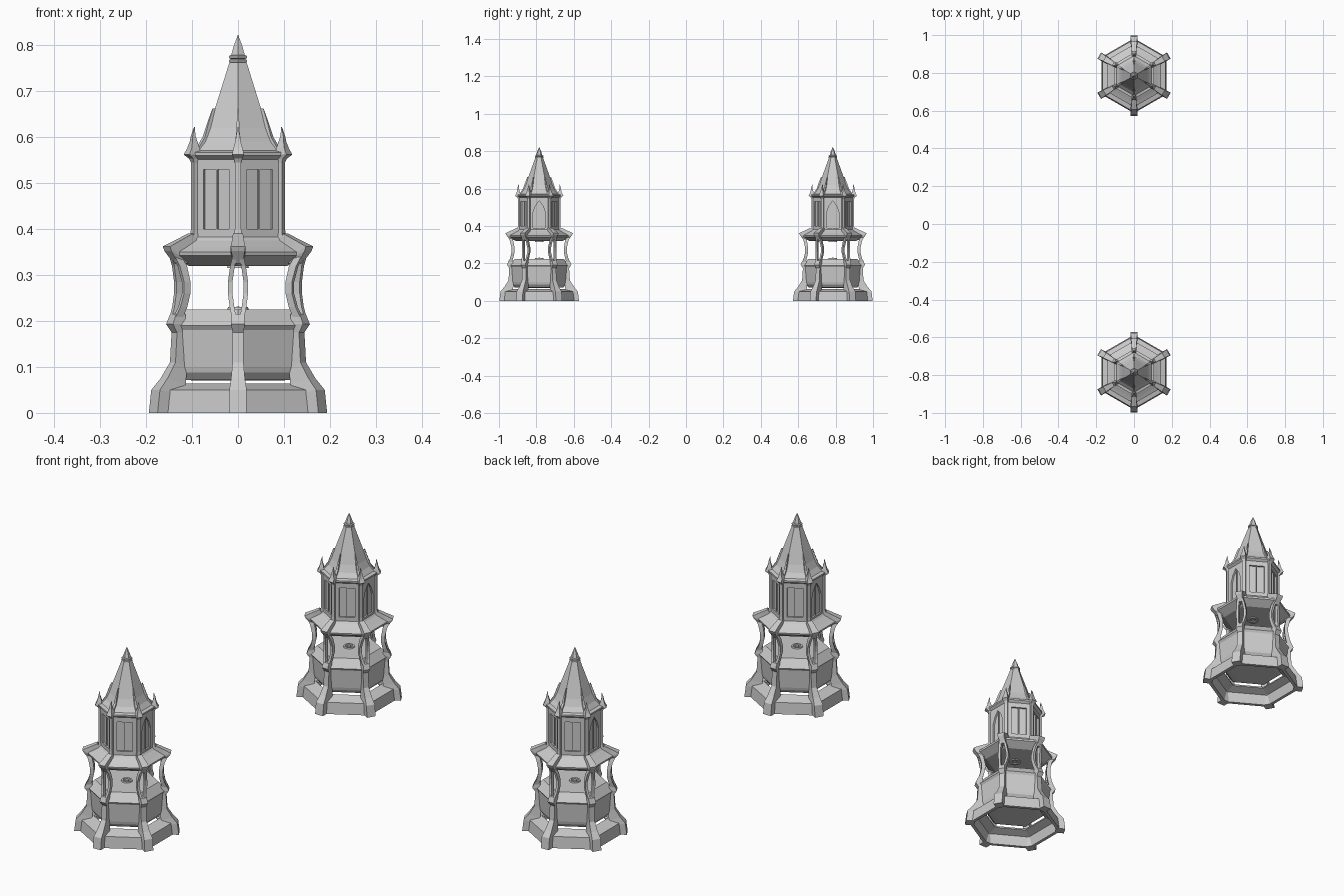
import bpy, bmesh
from math import cos, sin, pi, radians
from mathutils import Vector, Matrix

TOWER_Y = 0.785


def place(name, bm):
    """Make one mesh and set it in both towers."""
    bmesh.ops.recalc_face_normals(bm, faces=bm.faces)
    mesh = bpy.data.meshes.new(name)
    bm.to_mesh(mesh)
    bm.free()
    for side, y in (("front", -TOWER_Y), ("back", TOWER_Y)):
        ob = bpy.data.objects.new(f"{side}_{name}", mesh)
        ob.location.y = y
        bpy.context.collection.objects.link(ob)


def lathe(name, profile, closed=False, sides=6, start=30):
    """Spin an (r, z) profile into a faceted ring or solid."""
    bm = bmesh.new()
    rings = [[bm.verts.new((r * cos(radians(start) + 2 * pi * k / sides),
                            r * sin(radians(start) + 2 * pi * k / sides), z))
              for k in range(sides)] for r, z in profile]
    pairs = list(zip(rings, rings[1:] + rings[:1]))
    for a, b in pairs if closed else pairs[:-1]:
        for k in range(sides):
            j = (k + 1) % sides
            bm.faces.new((a[k], a[j], b[j], b[k]))
    if not closed:
        bm.faces.new(rings[0])
        bm.faces.new(rings[-1])
    place(name, bm)


def loft(bm, sections, angle):
    """Rectangular bar through (r_out, r_in, z_out, z_in, half_width, offset)."""
    rot = Matrix.Rotation(angle, 4, 'Z')
    rings = []
    for ro, ri, zo, zi, w, t in sections:
        pts = ((ro, t - w, zo), (ro, t + w, zo), (ri, t + w, zi), (ri, t - w, zi))
        rings.append([bm.verts.new(rot @ Vector(p)) for p in pts])
    for a, b in zip(rings, rings[1:]):
        for k in range(4):
            j = (k + 1) % 4
            bm.faces.new((a[k], a[j], b[j], b[k]))
    bm.faces.new(rings[0])
    bm.faces.new(rings[-1])


def corner_bars(name, *bars):
    """Repeat lofted bars on all six corners."""
    bm = bmesh.new()
    for k in range(6):
        for bar in bars:
            loft(bm, bar, radians(30 + 60 * k))
    place(name, bm)


# hollow plinth with a sloping top
lathe("plinth", [(.198, 0), (.192, .05), (.135, .064), (.13, .055),
                 (.172, .043), (.182, 0)], closed=True)

# closed basin and its sloping lid
lathe("basin", [(.105, .07), (.13, .072), (.145, .088), (.148, .10), (.154, .18),
                (.161, .19), (.13, .225)])

# canopy with a curved skirt
lathe("canopy", [(.105, .388), (.118, .375), (.145, .36), (.166, .35), (.164, .342),
                 (.124, .32)])

# ring ornaments on the lid and under the canopy
for nm, z in (("lid_ring", .225), ("canopy_ring", .318)):
    lathe(nm, [(.024, z - .003), (.022, z + .005), (.015, z + .005), (.013, z - .003)],
          closed=True, sides=16)
lathe("lid_knob", [(.008, .223), (.007, .229), (.003, .231)], sides=12)

# lower corner ribs
corner_bars("lower_ribs", [
    (.213, .175, 0, 0, .019, 0), (.207, .17, .05, .042, .019, 0),
    (.186, .14, .075, .062, .015, 0), (.164, .135, .11, .10, .012, 0),
    (.16, .135, .175, .175, .012, 0), (.172, .14, .193, .193, .015, 0),
    (.163, .14, .215, .215, .013, 0)])

# slender columns split in two strands
strand = [(.168, .148, .20, .20, .005, .007), (.155, .138, .23, .23, .005, .013),
          (.148, .132, .26, .26, .005, .017), (.148, .132, .285, .285, .005, .017),
          (.156, .138, .32, .32, .005, .012), (.168, .148, .345, .34, .005, .006)]
corner_bars("split_columns", strand, [s[:5] + (-s[5],) for s in strand])

# canopy corner ribs
corner_bars("canopy_ribs", [
    (.156, .13, .325, .325, .009, 0), (.176, .15, .352, .34, .015, 0),
    (.18, .15, .362, .345, .016, 0), (.15, .135, .376, .35, .013, 0),
    (.12, .10, .39, .365, .011, 0)])

# lantern room: core, then panelled walls
lathe("room_core", [(.101, .375), (.101, .56)])
APO, DEPTH = .0955, .008
outer = [(-.055, .38), (-.055, .49), (-.055, .56), (0, .56),
         (.055, .56), (.055, .49), (.055, .38)]
square = [(-.032, .40), (-.032, .47), (-.032, .53), (0, .53),
          (.032, .53), (.032, .47), (.032, .40)]
arch = [(-.032, .39), (-.032, .475), (-.02, .508), (0, .535),
        (.02, .508), (.032, .475), (.032, .39)]
bm = bmesh.new()
for k in range(6):
    rot = Matrix.Rotation(k * pi / 3, 4, 'Z')
    hole = arch if k % 3 == 0 else square
    rings = [[bm.verts.new(rot @ Vector((d, y, z))) for y, z in line]
             for d, line in ((APO, outer), (APO, hole), (APO - DEPTH, hole))]
    for a, b in zip(rings, rings[1:]):
        for i in range(7):
            j = (i + 1) % 7
            bm.faces.new((a[i], a[j], b[j], b[i]))
place("room_walls", bm)

# window bars
bm = bmesh.new()
for k in range(6):
    top = .528 if k % 3 == 0 else .532
    half = .002
    loft(bm, [(.093, .085, .39, .39, half, 0), (.093, .085, top, top, half, 0)], k * pi / 3)
place("window_bars", bm)

# room corner posts
corner_bars("room_posts", [(.117, .10, .378, .378, .009, 0), (.114, .10, .40, .40, .007, 0),
                           (.114, .10, .545, .545, .007, 0), (.121, .10, .56, .56, .01, 0)])

# eaves
lathe("eaves", [(.108, .55), (.122, .56), (.122, .567), (.10, .572)])

# eave corner thorns
corner_bars("thorns", [(.116, .10, .552, .552, .009, 0), (.129, .10, .562, .562, .013, 0),
                       (.122, .102, .576, .576, .010, 0), (.118, .105, .59, .59, .006, 0),
                       (.116, .109, .603, .603, .004, 0), (.110, .109, .622, .622, .0008, 0)])

# concave spire
lathe("spire", [(.108, .568), (.088, .59), (.073, .62), (.055, .67), (.037, .72), (.019, .77)])

# fins hugging the spire ridges
corner_bars("ridge_fins", [(.105, .08, .572, .572, .006, 0), (.086, .07, .60, .60, .005, 0),
                           (.076, .06, .63, .63, .003, 0), (.064, .055, .662, .662, .0008, 0)])

# finial collar and point
lathe("finial_collar", [(.017, .761), (.022, .763), (.022, .768), (.018, .77),
                        (.022, .772), (.022, .777), (.017, .779)])
lathe("finial_point", [(.018, .775), (.011, .798), (.0006, .822)])
